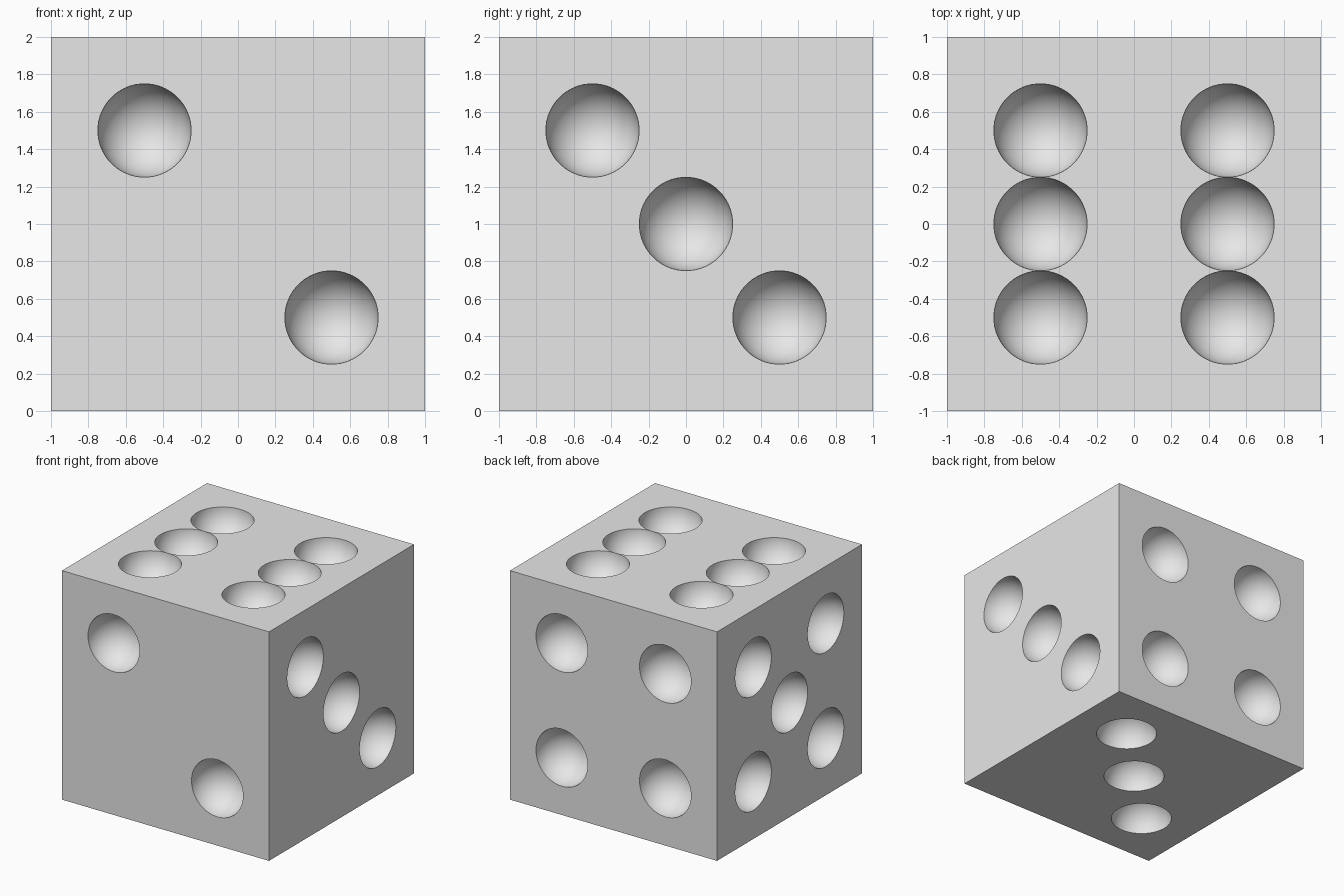
import bpy
import bmesh
import math
from mathutils import Matrix, Vector

old = bpy.data.objects.get("Cube")
if old:
    bpy.data.objects.remove(old, do_unlink=True)

grey = bpy.data.materials.new("light_grey")
grey.use_nodes = True
grey.diffuse_color = (0.8, 0.8, 0.8, 1)
grey.node_tree.nodes["Principled BSDF"].inputs["Base Color"].default_value = (0.8, 0.8, 0.8, 1)

CENTRE = Vector((0, 0, 1))
RADIUS, SEGMENTS, RINGS = 0.25, 48, 25
D = 0.5  # pip distance from the middle of a face


def make_object(name, bm):
    mesh = bpy.data.meshes.new(name)
    bm.to_mesh(mesh)
    bm.free()
    mesh.materials.append(grey)
    obj = bpy.data.objects.new(name, mesh)
    bpy.context.collection.objects.link(obj)
    return obj


# Cube body
bm = bmesh.new()
bmesh.ops.create_cube(bm, size=2, matrix=Matrix.Translation(CENTRE))
die = make_object("die_body", bm)

# Pip positions, relative to the cube's centre, for each face normal
corners = [(a, b) for a in (-D, D) for b in (-D, D)]
faces = {
    (0, -1, 0): [(-D, -1, D), (D, -1, -D)],
    (1, 0, 0): [(1, t, -t) for t in (-D, 0, D)],
    (0, 1, 0): [(a, 1, b) for a, b in corners],
    (-1, 0, 0): [(-1, a, b) for a, b in corners + [(0, 0)]],
    (0, 0, 1): [(x, y, 1) for x in (-D, D) for y in (-D, 0, D)],
    (0, 0, -1): [(t, t, -1) for t in (-D, 0, D)],
}

# Spheres that hollow out the pips, poles along the face normal
bm = bmesh.new()
half_step = Matrix.Rotation(math.pi / SEGMENTS, 4, "Z")
for normal, spots in faces.items():
    turn = Vector(normal).to_track_quat("Z", "Y").to_matrix().to_4x4()
    for spot in spots:
        place = Matrix.Translation(CENTRE + Vector(spot))
        bmesh.ops.create_uvsphere(bm, u_segments=SEGMENTS, v_segments=RINGS,
                                  radius=RADIUS, matrix=place @ turn @ half_step)
cutter = make_object("pip_cutter", bm)
cutter.hide_render = True

# Cut the pips and shade the hollows smooth
cut = die.modifiers.new("pips", "BOOLEAN")
cut.operation = "DIFFERENCE"
cut.solver = "EXACT"
cut.object = cutter
bpy.ops.object.select_all(action="DESELECT")
die.select_set(True)
bpy.context.view_layer.objects.active = die
bpy.ops.object.modifier_apply(modifier=cut.name)
bpy.data.objects.remove(cutter, do_unlink=True)
bpy.ops.object.shade_smooth_by_angle(angle=math.radians(30))
